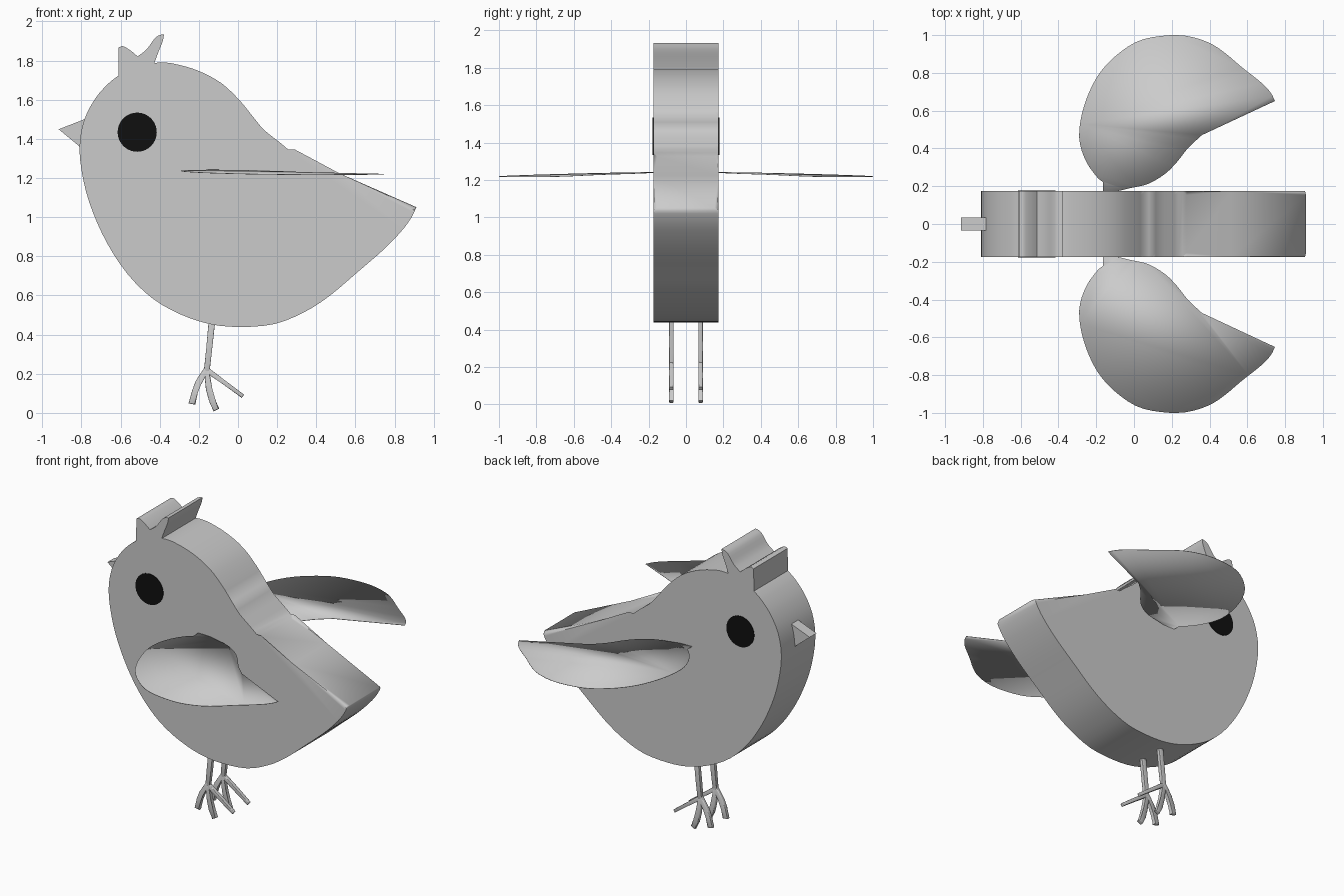
import bpy, bmesh, math
from mathutils import Vector

if "Cube" in bpy.data.objects:
    bpy.data.objects.remove(bpy.data.objects["Cube"])


def material(name, rgb):
    m = bpy.data.materials.new(name)
    m.diffuse_color = (*rgb, 1)
    m.use_nodes = True
    m.node_tree.nodes["Principled BSDF"].inputs["Base Color"].default_value = m.diffuse_color
    return m


GREY = material("plain grey", (0.6, 0.6, 0.6))
BLACK = material("eye black", (0.005, 0.005, 0.005))


def smooth_run(pts, steps=3):
    """Catmull-Rom curve through the points; the last point is left out."""
    p = [Vector(q) for q in pts]
    p = [2 * p[0] - p[1]] + p + [2 * p[-1] - p[-2]]
    out = []
    for a, b, c, d in zip(p, p[1:], p[2:], p[3:]):
        for i in range(steps):
            t = i / steps
            out.append(0.5 * (2 * b + (c - a) * t + (2 * a - 5 * b + 4 * c - d) * t ** 2
                              + (3 * b - a - 3 * c + d) * t ** 3))
    return out


def prism(name, outline, y, half, mat=GREY, bevel=0.0, angle=40):
    """Extrude an x/z outline across y, with optional rounded rims."""
    bm = bmesh.new()
    n = len(outline)
    rings = [[bm.verts.new((p[0], y + s * half, p[1])) for p in outline] for s in (-1, 1)]
    caps = [bm.faces.new(r) for r in rings]
    for i in range(n):
        j = (i + 1) % n
        bm.faces.new((rings[0][i], rings[0][j], rings[1][j], rings[1][i]))
    if bevel:
        rim = list({e for f in caps for e in f.edges})
        bmesh.ops.bevel(bm, geom=rim, offset=bevel, segments=2, profile=0.5,
                        affect='EDGES', clamp_overlap=False)
    return finish(name, bm, mat, angle)


def finish(name, bm, mat, angle):
    bmesh.ops.recalc_face_normals(bm, faces=bm.faces)
    me = bpy.data.meshes.new(name)
    bm.to_mesh(me)
    bm.free()
    me.materials.append(mat)
    ob = bpy.data.objects.new(name, me)
    bpy.context.collection.objects.link(ob)
    bpy.ops.object.select_all(action='DESELECT')
    ob.select_set(True)
    bpy.context.view_layer.objects.active = ob
    bpy.ops.object.shade_smooth_by_angle(angle=math.radians(angle))
    return ob


# Body: slab with a round belly and a pointed tail
back = [(-.615, 1.72), (-.52, 1.77), (-.40, 1.79), (-.31, 1.78), (-.196, 1.745), (-.084, 1.684),
        (.008, 1.597), (.079, 1.51), (.135, 1.444), (.212, 1.383), (.278, 1.327)]
tail_top = [(.278, 1.327), (.518, 1.224), (.911, 1.051)]
belly = [(.911, 1.051), (.89, 1.005), (.844, .939), (.747, .837), (.605, .714), (.467, .597),
         (.339, .515), (.186, .454), (.008, .439), (-.145, .454), (-.298, .505), (-.44, .587),
         (-.564, .709), (-.666, .862), (-.742, 1.026), (-.788, 1.179), (-.81, 1.347),
         (-.788, 1.49), (-.732, 1.602), (-.666, 1.679), (-.615, 1.72)]
prism("body", smooth_run(back) + smooth_run(tail_top, 1) + smooth_run(belly), 0, .175,
      bevel=.022, angle=60)

# Crest: two tufts rising from the head
tufts = [[(-.612, 1.69), (-.61, 1.867)],
         [(-.61, 1.867), (-.585, 1.873), (-.543, 1.847), (-.513, 1.821)],
         [(-.513, 1.821), (-.467, 1.857), (-.426, 1.913), (-.40, 1.93), (-.378, 1.934)],
         [(-.378, 1.934), (-.385, 1.898), (-.408, 1.84), (-.426, 1.79)],
         [(-.426, 1.79), (-.43, 1.72)], [(-.43, 1.72), (-.612, 1.69)]]
prism("crest", [p for run in tufts for p in smooth_run(run, 1 if len(run) == 2 else 3)], 0, .175)

# Beak
prism("beak", [(-.916, 1.449), (-.70, 1.533), (-.70, 1.27)], 0, .035)

# Wings: thin sheets, drooping slightly outwards and backwards
root = [(-.164, .17), (-.164, .222)]
lead = [(-.164, .222), (-.196, .249), (-.249, .323), (-.286, .423), (-.286, .53), (-.254, .656),
        (-.196, .778), (-.111, .878), (.01, .963), (.138, .995), (.27, .997), (.39, .963),
        (.476, .91), (.571, .83), (.677, .746), (.725, .693), (.746, .651)]
trail = [(.36, .471), (.286, .402), (.2275, .328), (.164, .265), (.074, .212), (-.02, .19),
         (-.10, .17)]
wing = smooth_run(root, 1) + smooth_run(lead) + [Vector((.746, .651))] + smooth_run(trail)

# Foot strokes: centreline (x, z) and half width at each point
strokes = {
    "leg": [(-.132, .48, .017), (-.148, .32, .015), (-.160, .21, .015)],
    "front_toe": [(-.155, .23, .015), (-.205, .155, .014), (-.222, .11, .013), (-.235, .045, .018)],
    "middle_toe": [(-.160, .22, .014), (-.150, .12, .014), (-.133, .06, .014), (-.110, .015, .016)],
    "back_toe": [(-.160, .22, .014), (-.07, .155, .011), (.025, .085, .010)],
}


def ribbon(stroke):
    """Widen a centreline into a closed outline."""
    left, right = [], []
    for i, (x, z, w) in enumerate(stroke):
        a, b = stroke[max(i - 1, 0)], stroke[min(i + 1, len(stroke) - 1)]
        d = Vector((b[0] - a[0], b[1] - a[1])).normalized()
        left.append((x - d.y * w, z + d.x * w))
        right.append((x + d.y * w, z - d.x * w))
    return left + right[::-1]


for s, side in ((-1, "right"), (1, "left")):
    bm = bmesh.new()
    bm.faces.new([bm.verts.new((p.x, s * p.y, 1.245 - .012 * p.x - .023 * p.y)) for p in wing])
    ob = finish(side + "_wing", bm, GREY, 40)
    if ob.data.polygons[0].normal.z < 0:
        ob.data.flip_normals()
    thick = ob.modifiers.new("thickness", 'SOLIDIFY')
    thick.thickness = .003

    # Eye: thin round plate
    disc = [(-.515 + .1 * math.cos(k * math.tau / 40), 1.434 + .1 * math.sin(k * math.tau / 40))
            for k in range(40)]
    prism(side + "_eye", disc, s * .175, .003, BLACK)

    # Leg and toes
    for part, stroke in strokes.items():
        prism(f"{side}_{part}", ribbon(stroke), s * .078, .012, bevel=.005, angle=60)
